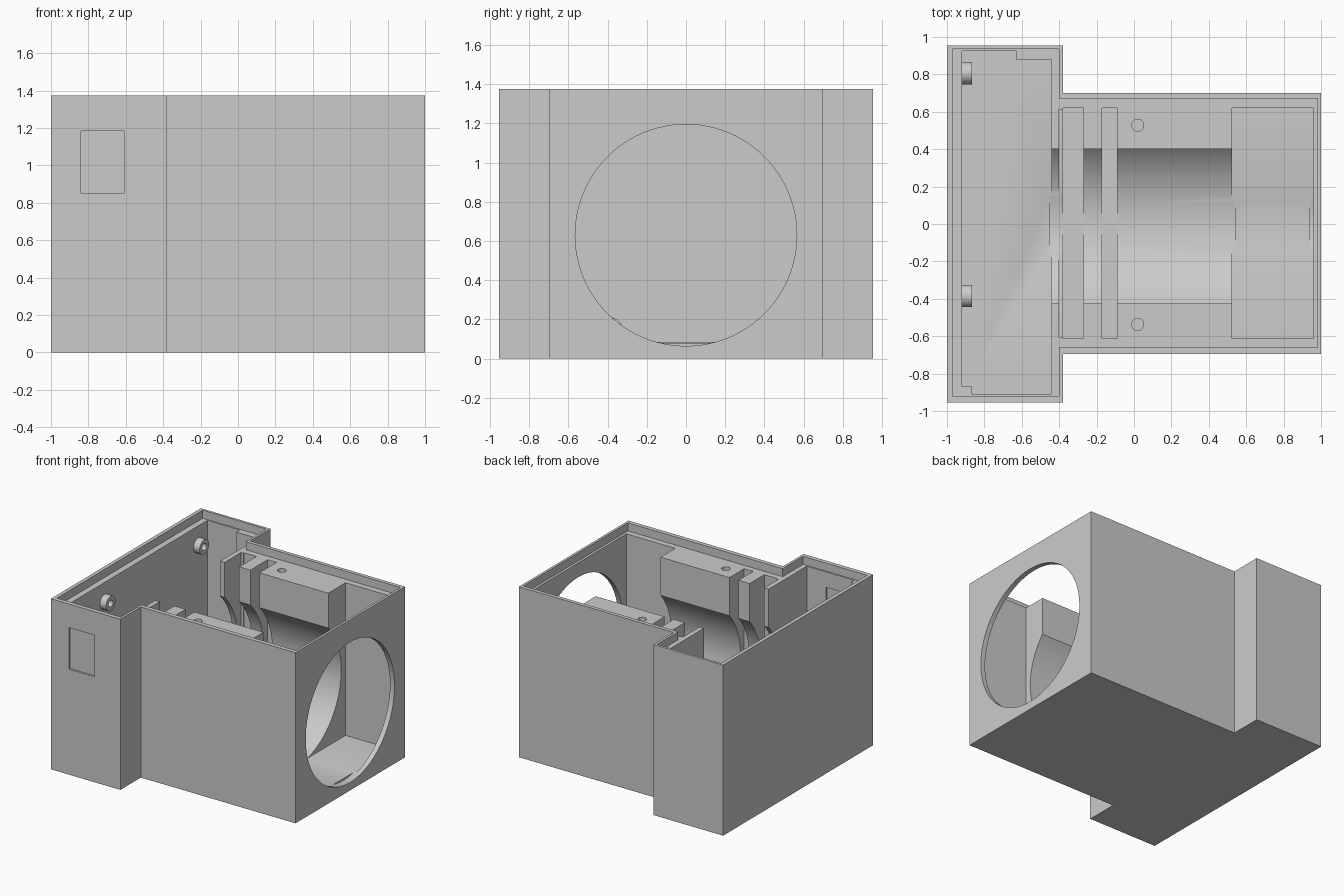
import bpy
import bmesh
import math
from mathutils import Matrix, Vector

cube = bpy.data.objects.get("Cube")
if cube:
    bpy.data.objects.remove(cube, do_unlink=True)

grey = bpy.data.materials.new("plain grey")
grey.use_nodes = True
grey.diffuse_color = (0.6, 0.6, 0.6, 1)
grey.node_tree.nodes["Principled BSDF"].inputs["Base Color"].default_value = (0.6, 0.6, 0.6, 1)

HEIGHT, LEDGE, FLOOR, ABOVE = 1.375, 1.31, 0.085, 1.6


def make_object(name, bm):
    bmesh.ops.recalc_face_normals(bm, faces=bm.faces)
    mesh = bpy.data.meshes.new(name)
    bm.to_mesh(mesh)
    bm.free()
    mesh.materials.append(grey)
    obj = bpy.data.objects.new(name, mesh)
    bpy.context.collection.objects.link(obj)
    return obj


def prism(name, outline, z0, z1):
    bm = bmesh.new()
    face = bm.faces.new([bm.verts.new((x, y, z0)) for x, y in outline])
    top = bmesh.ops.extrude_face_region(bm, geom=[face])
    verts = [g for g in top["geom"] if isinstance(g, bmesh.types.BMVert)]
    bmesh.ops.translate(bm, verts=verts, vec=(0, 0, z1 - z0))
    return make_object(name, bm)


def box(name, x0, x1, y0, y1, z0, z1=ABOVE):
    return prism(name, [(x0, y0), (x1, y0), (x1, y1), (x0, y1)], z0, z1)


def cylinder(name, start, end, radius, sides=32):
    a, b = Vector(start), Vector(end)
    bm = bmesh.new()
    turn = (b - a).to_track_quat("Z", "Y").to_matrix().to_4x4()
    bmesh.ops.create_cone(bm, cap_ends=True, segments=sides, radius1=radius,
                          radius2=radius, depth=(b - a).length,
                          matrix=Matrix.Translation((a + b) / 2) @ turn)
    return make_object(name, bm)


def t_outline(x0, xs, x1, wide0, wide1, narrow0, narrow1):
    return [(x0, wide0), (xs, wide0), (xs, narrow0), (x1, narrow0),
            (x1, narrow1), (xs, narrow1), (xs, wide1), (x0, wide1)]


def carve(obj, cutters):
    for cutter in cutters:
        mod = obj.modifiers.new("cut", "BOOLEAN")
        mod.operation, mod.solver, mod.object = "DIFFERENCE", "EXACT", cutter
    graph = bpy.context.evaluated_depsgraph_get()
    mesh = bpy.data.meshes.new_from_object(obj.evaluated_get(graph))
    obj.modifiers.clear()
    obj.data = mesh
    for cutter in cutters:
        bpy.data.objects.remove(cutter, do_unlink=True)


def smooth(obj):
    bpy.ops.object.select_all(action="DESELECT")
    obj.select_set(True)
    bpy.context.view_layer.objects.active = obj
    bpy.ops.object.shade_smooth_by_angle(angle=math.radians(30))


# Solid housing block, T-shaped in plan
housing = prism("housing", t_outline(-1, -0.38, 1, -0.955, 0.955, -0.695, 0.7), 0, HEIGHT)

cutters = [
    # Stepped lip around the rim
    prism("lip", t_outline(-0.97, -0.4, 0.98, -0.92, 0.935, -0.66, 0.67), LEDGE, ABOVE),
    # Wide rear chamber with thinned end walls
    box("chamber", -0.92, -0.44, -0.87, 0.88, FLOOR),
    box("back_recess", -0.92, -0.63, 0.8, 0.925, FLOOR),
    box("front_recess", -0.865, -0.44, -0.91, -0.8, FLOOR),
    # Front pocket and the two slots between the ribs
    box("pocket", 0.525, 0.96, -0.612, 0.62, 0.08),
    box("wide_slot", -0.38, -0.27, -0.612, 0.62, 0.06),
    box("slot_step", -0.4, -0.36, -0.605, 0.612, 0.09),
    box("narrow_slot", -0.17, -0.09, -0.612, 0.62, 0.06),
    # Open channel over a round trough
    box("channel", -0.46, 0.55, -0.425, 0.4, 0.7),
    cylinder("trough", (-0.45, 0, 0.63), (0.54, 0, 0.63), 0.565, 96),
    # Round opening in the end wall
    cylinder("opening", (0.94, 0, 0.63), (1.1, 0, 0.63), 0.565, 96),
    # Blind window, sunk from both faces
    box("window_outside", -0.84, -0.61, -1.1, -0.94, 0.85, 1.185),
    box("window_inside", -0.84, -0.61, -0.925, -0.88, 0.85, 1.185),
]
# Screw holes in the block tops
for y in (-0.537, 0.528):
    cutters.append(cylinder("screw_hole", (0.02, y, 1.0), (0.02, y, ABOVE), 0.032))
carve(housing, cutters)
smooth(housing)

# Ring-shaped mounting bosses on the rear wall
for y, side in ((-0.385, "front"), (0.807, "back")):
    for z, level in ((0.15, "lower"), (1.155, "upper")):
        boss = cylinder(f"{side}_{level}_boss", (-0.925, y, z), (-0.865, y, z), 0.06)
        carve(boss, [cylinder("bore", (-0.95, y, z), (-0.8, y, z), 0.028)])
        smooth(boss)
